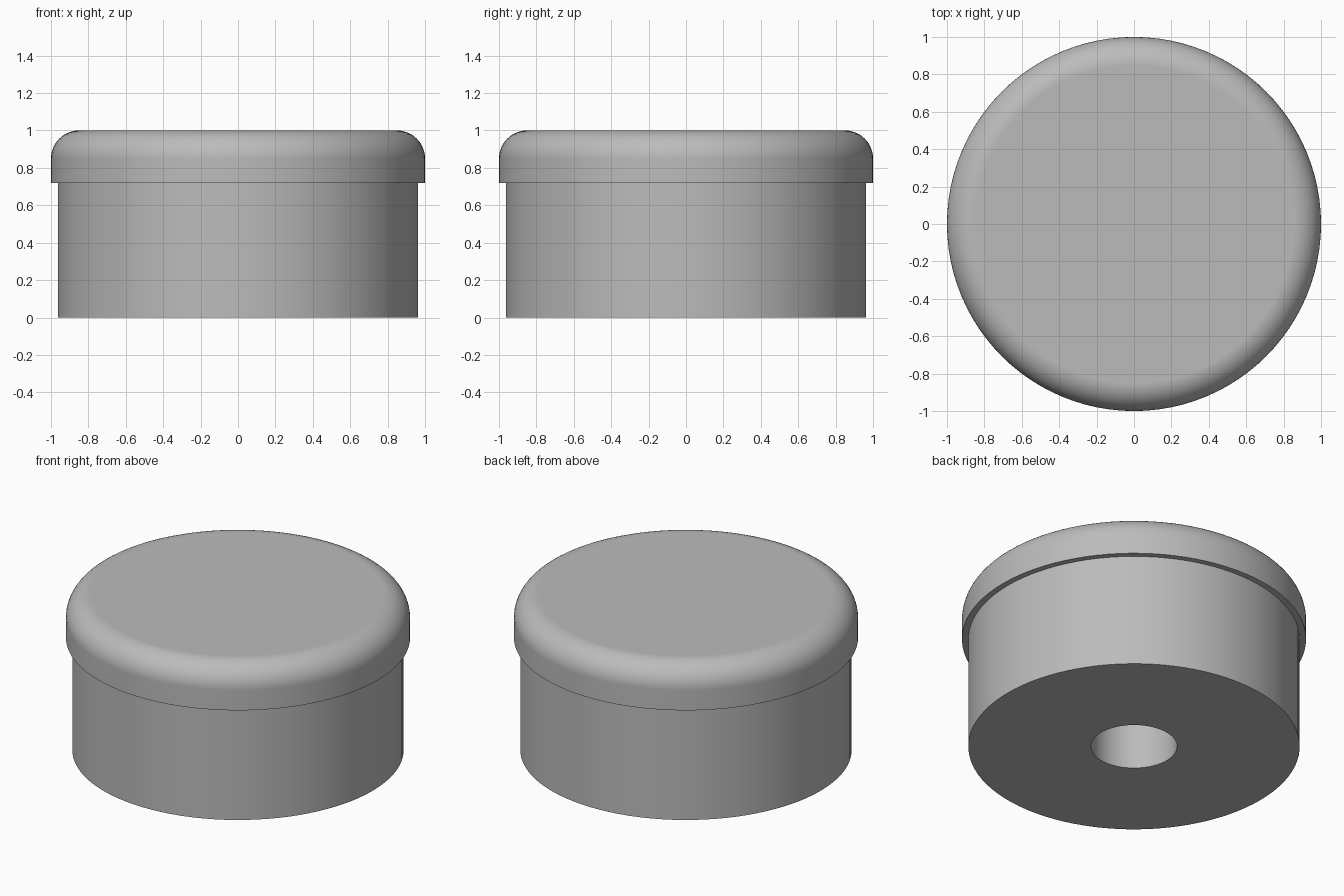
import bpy, bmesh, math

SEGMENTS = 96
BODY_R, CAP_R, HOLE_R = 0.963, 1.0, 0.25
CAP_Z, TOP_Z, HOLE_TOP = 0.72, 1.0, 0.7
FILLET, FILLET_STEPS = 0.15, 12

cube = bpy.data.objects.get("Cube")
if cube:
    bpy.data.objects.remove(cube, do_unlink=True)

grey = bpy.data.materials.new("plain grey")
grey.use_nodes = True
colour = (0.5, 0.5, 0.5, 1.0)
grey.diffuse_color = colour
grey.node_tree.nodes["Principled BSDF"].inputs["Base Color"].default_value = colour


def lathe(name, profile):
    """Revolve (radius, height) points about z and close both ends with flat discs."""
    bm = bmesh.new()
    rings = []
    for r, z in profile:
        angles = [2 * math.pi * i / SEGMENTS for i in range(SEGMENTS)]
        rings.append([bm.verts.new((r * math.cos(a), r * math.sin(a), z)) for a in angles])
    for low, high in zip(rings, rings[1:]):
        for i in range(SEGMENTS):
            j = (i + 1) % SEGMENTS
            bm.faces.new((low[i], low[j], high[j], high[i]))
    bm.faces.new(rings[0][::-1])
    bm.faces.new(rings[-1])
    bmesh.ops.recalc_face_normals(bm, faces=bm.faces)
    mesh = bpy.data.meshes.new(name)
    bm.to_mesh(mesh)
    bm.free()
    mesh.materials.append(grey)
    obj = bpy.data.objects.new(name, mesh)
    bpy.context.collection.objects.link(obj)
    bpy.ops.object.select_all(action="DESELECT")
    obj.select_set(True)
    bpy.context.view_layer.objects.active = obj
    bpy.ops.object.shade_smooth_by_angle(angle=math.radians(30))
    return obj


# Rounded top edge of the cap
fillet = []
for i in range(FILLET_STEPS + 1):
    a = math.pi / 2 * i / FILLET_STEPS
    fillet.append((CAP_R - FILLET + FILLET * math.cos(a),
                   TOP_Z - FILLET + FILLET * math.sin(a)))

# One solid: blind shaft hole, underside, body wall, cap lip and rounded cap
knob = lathe("knob", [
    (HOLE_R, HOLE_TOP), (HOLE_R, 0),
    (BODY_R, 0), (BODY_R, CAP_Z),
    (CAP_R, CAP_Z)] + fillet)

# Keep the large flat faces evenly shaded beside the fillet
weighted = knob.modifiers.new("weighted_normals", "WEIGHTED_NORMAL")
weighted.keep_sharp = True
